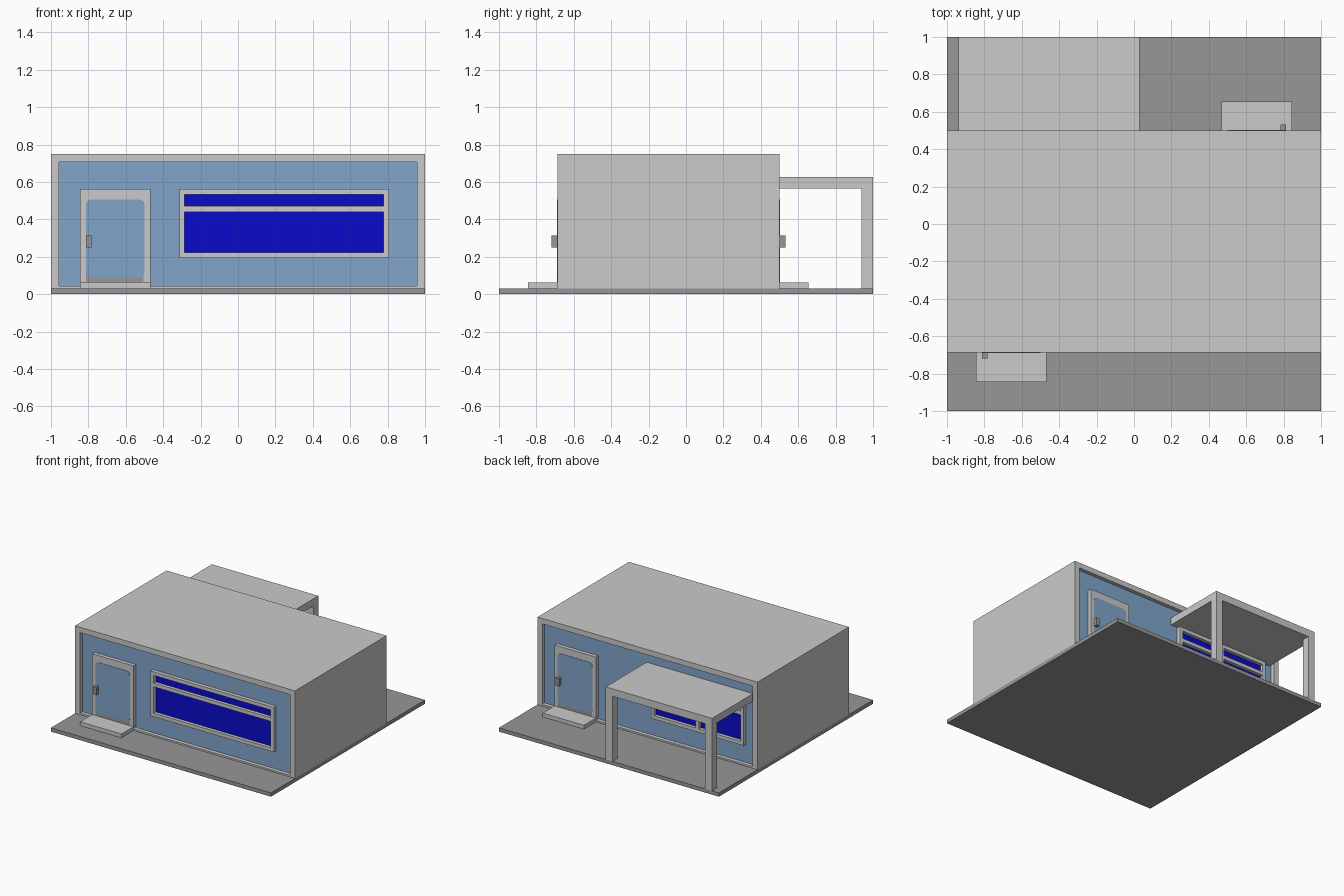
import bpy, bmesh
from mathutils import Vector

if "Cube" in bpy.data.objects:
    bpy.data.objects.remove(bpy.data.objects["Cube"])


def material(name, r, g, b):
    m = bpy.data.materials.new(name)
    m.diffuse_color = (r, g, b, 1)
    m.use_nodes = True
    m.node_tree.nodes["Principled BSDF"].inputs["Base Color"].default_value = m.diffuse_color
    return m


LIGHT = material("light_grey", 0.59, 0.59, 0.59)
DARK = material("dark_grey", 0.31, 0.31, 0.31)
WALL = material("wall_blue", 0.22, 0.38, 0.60)
GLASS = material("glass_blue", 0.003, 0.003, 0.60)
FRONT, BACK = -0.6875, 0.5      # shell faces in y
RECESS = 0.031                  # depth of the blue walls


def finish(bm, name, mats):
    bmesh.ops.recalc_face_normals(bm, faces=bm.faces)
    me = bpy.data.meshes.new(name)
    bm.to_mesh(me)
    bm.free()
    for m in mats:
        me.materials.append(m)
    ob = bpy.data.objects.new(name, me)
    bpy.context.collection.objects.link(ob)
    return ob


def cube(x, y, z):
    bm = bmesh.new()
    bmesh.ops.create_cube(bm, size=1)
    for v in bm.verts:
        v.co = Vector(((a[0] + a[1]) / 2 + c * abs(a[1] - a[0])
                       for a, c in zip((x, y, z), v.co)))
    return bm


def box(name, x, y, z, mat, corner=0.0):
    bm = cube(x, y, z)
    if corner:      # round the corners seen from the front
        edges = [e for e in bm.edges
                 if abs(e.verts[0].co.y - e.verts[1].co.y) > 1e-5]
        bmesh.ops.bevel(bm, geom=edges, offset=corner, segments=3,
                        profile=0.5, affect='EDGES')
    return finish(bm, name, [mat])


# Ground slab
box("base_slab", (-1, 1), (-1, 1), (0, 0.031), DARK)

# House shell with inset blue walls front and back
bm = cube((-1, 1), (FRONT, BACK), (0, 0.75))
bm.normal_update()
for f in [f for f in bm.faces if abs(f.normal.y) > 0.9]:
    bmesh.ops.inset_individual(bm, faces=[f], thickness=0.0625)
    # sharp reveal, then push the wall inwards
    inward = -f.normal.copy() * RECESS
    new = bmesh.ops.extrude_discrete_faces(bm, faces=[f])["faces"][0]
    bmesh.ops.translate(bm, verts=new.verts, vec=inward)
    new.material_index = 1
for v in bm.verts:
    if v.co.z < 0.01:
        v.co.z = 0.031
finish(bm, "house_shell", [LIGHT, WALL])


def facade(label, side, win_x, split):
    """Door, step and window; side 1 is the front, -1 the half-turned back."""
    def part(name, x, d, z, mat, corner=0.0):
        xs = sorted(side * c for c in x)
        face = FRONT if side > 0 else BACK
        ys = sorted(face - side * c for c in d)
        return box(f"{label}_{name}", xs, ys, z, mat, corner)

    depth = (-RECESS - 0.01, 0)
    # Door with rounded panel, kick plate, handle and step
    part("door_frame", (-0.844, -0.469), depth, (0.0625, 0.5625), LIGHT)
    part("door_kick_plate", (-0.814, -0.505), (-0.01, 0.0015), (0.064, 0.12), DARK)
    part("door_panel", (-0.814, -0.5), (-0.01, 0.003), (0.091, 0.506), WALL, 0.028)
    part("door_handle", (-0.814, -0.784), (-0.01, 0.031), (0.25, 0.3125), DARK)
    part("door_step", (-0.844, -0.469), (-0.02, 0.156), (0.031, 0.0625), LIGHT)
    # Window frame, bars and glass
    x0, x1 = win_x
    z0, z1, t = 0.194, 0.5625, 0.029
    part("window_glass", (x0 + 0.01, x1 - 0.01), (-RECESS - 0.01, -RECESS + 0.004),
         (z0 + 0.01, z1 - 0.01), GLASS)
    for n, x in (("left", (x0, x0 + t)), ("right", (x1 - t, x1))):
        part(f"window_{n}_jamb", x, depth, (z0, z1), LIGHT)
    for n, z in (("sill", (z0, z0 + t)), ("crossbar", (0.44, 0.47)),
                 ("head", (z1 - t, z1))):
        part(f"window_{n}", (x0 + t, x1 - t), depth, z, LIGHT)
    if split:
        c = (x0 + x1) / 2
        for n, z in (("lower", (z0 + t, 0.44)), ("upper", (0.47, z1 - t))):
            part(f"window_{n}_mullion", (c - t / 2, c + t / 2), depth, z, LIGHT)


facade("front", 1, (-0.314, 0.807), False)
facade("back", -1, (0.031, 0.875), True)

# Rear canopy on two posts
box("canopy_roof", (-0.9375, 0.03), (BACK - RECESS, 1), (0.566, 0.627), LIGHT)
for n, x in (("left", -0.9375), ("right", -0.0325)):
    box(f"canopy_{n}_post", (x, x + 0.0625), (0.9375, 1), (0.031, 0.566), LIGHT)
